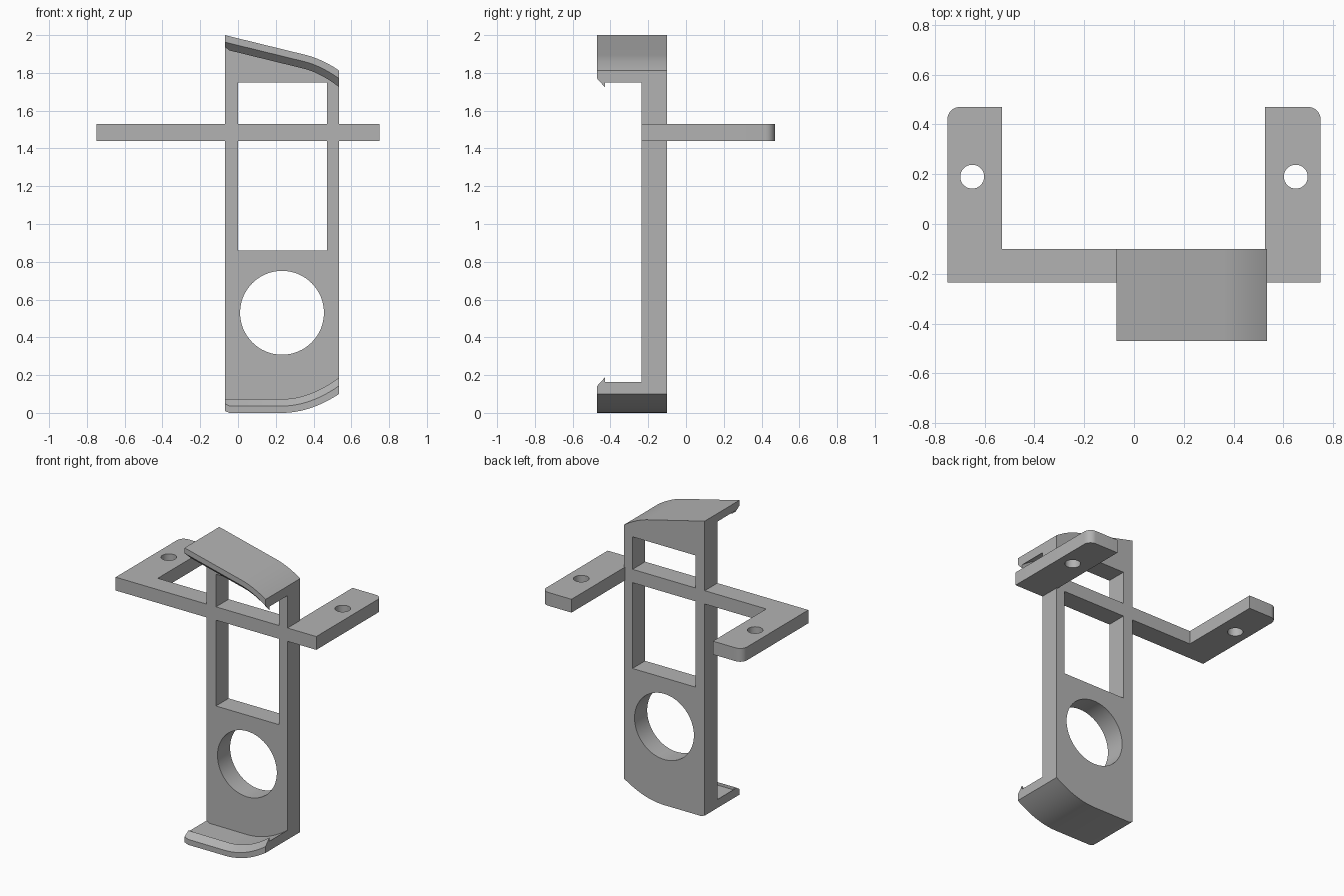
import bpy, bmesh, math
from mathutils import Vector

cube = bpy.data.objects.get("Cube")
if cube:
    bpy.data.objects.remove(cube, do_unlink=True)

grey = bpy.data.materials.new("plain grey")
grey.use_nodes = True
GREY = (0.45, 0.45, 0.45, 1)
grey.diffuse_color = GREY
grey.node_tree.nodes["Principled BSDF"].inputs["Base Color"].default_value = GREY

LEFT, RIGHT = -0.07, 0.535      # sides of the upright plate
FRONT, BACK = -0.235, -0.10     # faces of the upright plate
LIP_FRONT = -0.47


def finish(name, bm):
    bmesh.ops.recalc_face_normals(bm, faces=bm.faces)
    mesh = bpy.data.meshes.new(name)
    bm.to_mesh(mesh)
    bm.free()
    mesh.materials.append(grey)
    ob = bpy.data.objects.new(name, mesh)
    bpy.context.collection.objects.link(ob)
    bpy.ops.object.select_all(action='DESELECT')
    ob.select_set(True)
    bpy.context.view_layer.objects.active = ob
    bpy.ops.object.shade_smooth_by_angle(angle=math.radians(25))
    return ob


def prism(name, loops, place, depth):
    """Fill an outline with holes and extrude it along depth."""
    bm = bmesh.new()
    edges = []
    for loop in loops:
        vs = [bm.verts.new(place(*p)) for p in loop]
        edges += [bm.edges.new((v, vs[i - 1])) for i, v in enumerate(vs)]
    depth = Vector(depth)
    bmesh.ops.triangle_fill(bm, edges=edges, use_beauty=True, normal=depth.normalized())
    ext = bmesh.ops.extrude_face_region(bm, geom=bm.faces[:], use_keep_orig=True)
    moved = [g for g in ext["geom"] if isinstance(g, bmesh.types.BMVert)]
    bmesh.ops.translate(bm, verts=moved, vec=depth)
    return finish(name, bm)


def circle(cx, cy, r, n):
    return [(cx + r * math.cos(math.tau * i / n), cy + r * math.sin(math.tau * i / n))
            for i in range(n)]


def rect(x0, x1, z0, z1):
    return [(x0, z0), (x1, z0), (x1, z1), (x0, z1)]


# Curved end lines: straight, then bending towards the right side
def top_z(x):
    return 2 - 0.245 * (x - LEFT) - 1.2 * max(0, x - 0.355) ** 2


def bottom_z(x):
    return 1.075 * max(0, x - 0.23) ** 2 + 0.4 * max(0, -0.045 - x)


def stations(bend):
    return [LEFT, -0.045] + [bend + (RIGHT - bend) * i / 12 for i in range(13)]


top_xs, bottom_xs = stations(0.355), stations(0.23)

# Upright plate with two windows and a round opening
outline = [(x, bottom_z(x)) for x in bottom_xs] + [(x, top_z(x)) for x in reversed(top_xs)]
prism("upright_plate",
      [outline, rect(0, 0.47, 0.86, 1.44), rect(0, 0.47, 1.53, 1.75),
       circle(0.233, 0.53, 0.222, 64)],
      lambda x, z: (x, FRONT, z), (0, BACK - FRONT, 0))


# Hooked lips at both ends
def lip(name, edge, xs, inward):
    bm = bmesh.new()
    rings = []
    for x in xs:
        slope = (edge(x + 0.001) - edge(x - 0.001)) / 0.002
        thick = inward * math.hypot(1, slope)
        tip = 0.06 if x == LEFT else 0.073
        section = [(LIP_FRONT, 0), (LIP_FRONT, 0.036), (-0.43, tip),
                   (-0.43, 0.053), (FRONT, 0.053), (FRONT, 0)]
        rings.append([bm.verts.new((x, y, edge(x) + thick * d)) for y, d in section])
    for a, b in zip(rings, rings[1:]):
        for i in range(len(a)):
            bm.faces.new((a[i - 1], a[i], b[i], b[i - 1]))
    bm.faces.new(rings[0])
    bm.faces.new(rings[-1])
    finish(name, bm)


lip("top_lip", top_z, top_xs, -1)
lip("bottom_lip", bottom_z, bottom_xs, 1)


# Mounting arms with screw holes and a rounded outer back corner
def arm(name, side, root, inner):
    r, outer, end = 0.05, 0.75, 0.47
    corner = [(outer - r + r * math.cos(a), end - r + r * math.sin(a))
              for a in (math.pi / 2 * i / 8 for i in range(9))]
    shape = [(root, FRONT), (outer, FRONT)] + corner + [
        (inner, end), (inner, BACK), (root, BACK)]
    prism(name, [shape, circle(0.65, 0.19, 0.048, 32)],
          lambda x, y: (side * x, y, 1.44), (0, 0, 0.09))


arm("left_arm", 1, RIGHT, 0.527)
arm("right_arm", -1, -LEFT, 0.53)
